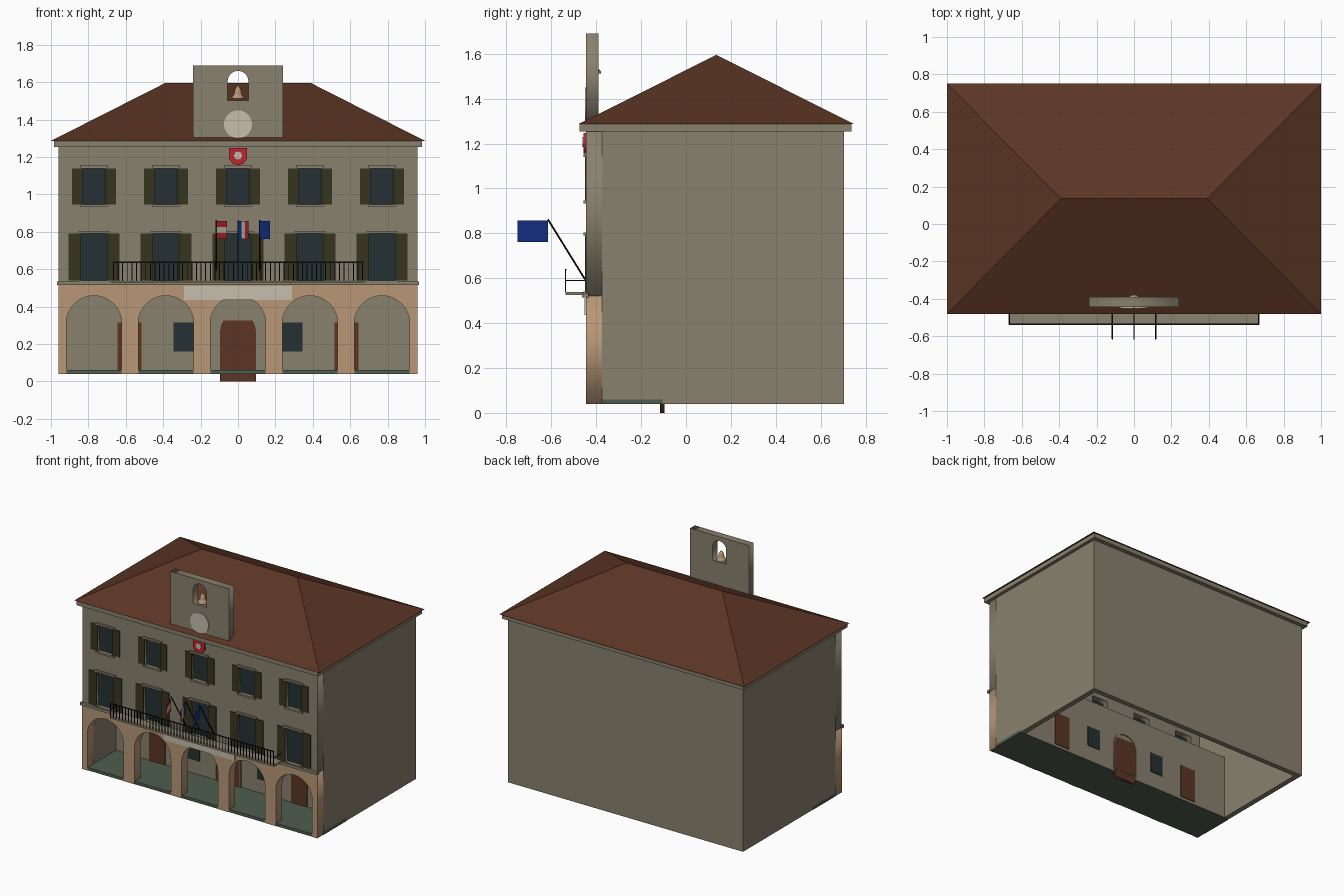
import bpy, bmesh, math
from mathutils import Vector, Matrix

cube = bpy.data.objects.get("Cube")
if cube:
    bpy.data.objects.remove(cube)


def material(name, r, g, b):
    m = bpy.data.materials.new(name)
    m.use_nodes = True
    m.diffuse_color = (r, g, b, 1)
    bsdf = next(n for n in m.node_tree.nodes if n.type == 'BSDF_PRINCIPLED')
    bsdf.inputs["Base Color"].default_value = (r, g, b, 1)
    return m


STONE = material("grey stone", .25, .22, .155)
TAN = material("tan plaster", .48, .31, .185)
ROOF = material("brown tile and wood", .105, .036, .018)
GLASS = material("dark glass", .018, .03, .033)
OLIVE = material("olive shutter", .037, .036, .014)
GREEN = material("green floor", .08, .11, .08)
PALE = material("pale cream", .56, .52, .42)
RED = material("red", .5, .02, .03)
BLUE = material("blue", .008, .035, .27)
IRON = material("black iron", .006, .007, .009)


def finish(name, bm, mat):
    bmesh.ops.remove_doubles(bm, verts=bm.verts, dist=.00001)
    bmesh.ops.recalc_face_normals(bm, faces=bm.faces)
    me = bpy.data.meshes.new(name)
    bm.to_mesh(me)
    bm.free()
    me.materials.append(mat)
    ob = bpy.data.objects.new(name, me)
    bpy.context.collection.objects.link(ob)
    return ob


def add_box(bm, x0, x1, y0, y1, z0, z1):
    mat = Matrix.Translation(((x0 + x1) / 2, (y0 + y1) / 2, (z0 + z1) / 2))
    mat = mat @ Matrix.Diagonal((x1 - x0, y1 - y0, z1 - z0, 1))
    bmesh.ops.create_cube(bm, size=1, matrix=mat)


def boxes(name, mat, *dims):
    bm = bmesh.new()
    for d in dims:
        add_box(bm, *d)
    return finish(name, bm, mat)


def panel(name, mat, outlines, y0, y1):
    """Upright slab from x-z outlines; inner outlines become holes."""
    cu = bpy.data.curves.new(name, 'CURVE')
    cu.dimensions, cu.fill_mode, cu.extrude = '2D', 'BOTH', (y1 - y0) / 2
    for pts in outlines:
        sp = cu.splines.new('POLY')
        sp.points.add(len(pts) - 1)
        sp.use_cyclic_u = True
        for p, (x, z) in zip(sp.points, pts):
            p.co = (x, z, 0, 1)
    tmp = bpy.data.objects.new("tmp", cu)
    bpy.context.collection.objects.link(tmp)
    dg = bpy.context.evaluated_depsgraph_get()
    me = bpy.data.meshes.new_from_object(tmp.evaluated_get(dg))
    bm = bmesh.new()
    bm.from_mesh(me)
    bpy.data.objects.remove(tmp)
    bpy.data.meshes.remove(me)
    bm.transform(Matrix.Translation((0, (y0 + y1) / 2, 0)) @ Matrix.Rotation(math.pi / 2, 4, 'X'))
    return finish(name, bm, mat)


def rect(x0, x1, z0, z1):
    return [(x0, z0), (x1, z0), (x1, z1), (x0, z1)]


def arch(cx, r, z0, spring, n=20):
    top = [(cx + r * math.cos(math.pi * i / n), spring + r * math.sin(math.pi * i / n))
           for i in range(n + 1)]
    return [(cx + r, z0)] + top + [(cx - r, z0)]


def disc(cx, cz, r, n):
    return [(cx + r * math.cos(math.tau * i / n), cz + r * math.sin(math.tau * i / n))
            for i in range(n)]


def rod(name, mat, a, b, r):
    a, b = Vector(a), Vector(b)
    bm = bmesh.new()
    m = Matrix.Translation((a + b) / 2) @ (b - a).to_track_quat('Z', 'Y').to_matrix().to_4x4()
    bmesh.ops.create_cone(bm, cap_ends=True, segments=8, radius1=r, radius2=r,
                          depth=(b - a).length, matrix=m)
    return finish(name, bm, mat)


BAYS = [i * .385 for i in range(-2, 3)]
W, FRONT, INNER, BACK, PORCH = .96, -.445, -.375, .705, -.105

# Walls: hollow shell open below
boxes("side_and_back_walls", STONE,
      (-W, -W + .04, INNER, BACK, .04, 1.257), (W - .04, W, INNER, BACK, .04, 1.257),
      (-W + .04, W - .04, BACK - .04, BACK, .04, 1.257))

# Front wall with two rows of windows: pane half width, shutter reach, bottom, top
ROWS = [(.07, .136, .54, .79), (.062, .118, .946, 1.139)]
holes = [rect(x - h, x + h, z0, z1) for h, s, z0, z1 in ROWS for x in BAYS]
panel("front_wall", STONE, [rect(-W, W, .52, 1.257)] + holes, FRONT, INNER)
for row, (h, s, z0, z1) in zip(("lower", "upper"), ROWS):
    boxes(row + "_window_panes", GLASS,
          *[(x - h, x + h, FRONT + .015, FRONT + .022, z0, z1) for x in BAYS])
    boxes(row + "_window_shutters", OLIVE,
          *[(x + min(k * h, k * s), x + max(k * h, k * s), FRONT - .006, FRONT, z0, z1)
            for x in BAYS for k in (-1, 1)])
    boxes(row + "_window_lintels_and_sills", STONE,
          *[(x - h - .012, x + h + .012, FRONT - .012, FRONT, z, z + .014)
            for x in BAYS for z in (z1, z0 - .014)])

# Arcade: notched slab, one arch per bay
outline = [(W, .04), (W, .52), (-W, .52), (-W, .04)]
for x in BAYS:
    outline += arch(x, .148, .04, .31)[::-1]
panel("arcade", TAN, [outline], FRONT - .001, INNER)
boxes("arcade_floor", GREEN, (-W - .001, W + .001, INNER, PORCH, .039, .06),
      (-W + .005, W - .005, FRONT + .003, INNER, .039, .06))
boxes("arcade_ceiling", STONE, (-W + .04, W - .04, INNER, PORCH, .52, .53))
boxes("arcade_back_wall", STONE, (-W + .04, W - .04, PORCH - .005, PORCH + .005, .04, .53))

# Doors and windows of the arcade back wall, showing on both faces
door = [p for p in arch(0, .095, 0, .27) if p[1] < .335]
panel("main_door", ROOF, [door], PORCH - .01, PORCH + .01)
panel("main_door_surround", STONE, [arch(0, .104, .06, .27), arch(0, .096, .061, .27)],
      PORCH - .012, PORCH + .012)
boxes("side_doors", ROOF, *[(x - .065, x + .065, PORCH - .01, PORCH + .01, .06, .315)
                            for x in (-.58, .58)])
boxes("arcade_windows", GLASS, *[(x - .055, x + .055, PORCH - .01, PORCH + .01, .16, .315)
                                 for x in (-.29, .29)])

# String course, sign and balcony
boxes("string_course", STONE, (-.968, .968, -.463, -.435, .515, .535))
boxes("sign_plate", PALE, (-.29, .29, FRONT - .008, FRONT, .435, .51))
boxes("balcony_slab", STONE, (-.67, .67, -.537, FRONT, .525, .538))
bars = [(-.668, .668, -.539, -.533, .634, .64)]
for i in range(55):
    x = -.666 + i * 1.332 / 54
    bars.append((x - .0025, x + .0025, -.538, -.534, .538, .636))
for x in (-.666, .666):
    bars.append((x - .003, x + .003, -.538, FRONT, .587, .592))
boxes("balcony_railing", IRON, *bars)

# Cornice and hipped roof
boxes("cornice", STONE, (-.985, .985, -.475, .737, 1.253, 1.286))
bm = bmesh.new()
eave = [bm.verts.new((x, y, 1.286)) for x, y in ((-1, -.48), (1, -.48), (1, .75), (-1, .75))]
ridge = [bm.verts.new((x, .135, 1.595)) for x in (-.39, .39)]
a, b, c, d = eave
l, r = ridge
for f in ((a, b, r, l), (b, c, r), (c, d, l, r), (d, a, l), (d, c, b, a)):
    bm.faces.new(f)
finish("hipped_roof", bm, ROOF)

# Bell gable, clock face and bell
panel("bell_gable", STONE, [rect(-.24, .24, 1.29, 1.69), arch(0, .055, 1.503, 1.605)],
      FRONT, -.39)
panel("clock_face", PALE, [disc(0, 1.374, .075, 32)], FRONT - .006, FRONT)
bm = bmesh.new()
profile = [(0, 1.512), (.034, 1.512), (.032, 1.522), (.021, 1.535), (.017, 1.56), (.009, 1.573), (0, 1.582)]
vs = [bm.verts.new((x, -.412, z)) for x, z in profile]
es = [bm.edges.new(e) for e in zip(vs, vs[1:])]
bmesh.ops.spin(bm, geom=vs + es, cent=(0, -.412, 0), axis=(0, 0, 1), angle=math.tau, steps=16)
bell = finish("bell", bm, TAN)
bpy.context.view_layer.objects.active = bell
bell.select_set(True)
bpy.ops.object.shade_smooth_by_angle()

# Shield above the centre window
shield = [(-.048, 1.248), (-.048, 1.19), (-.03, 1.165), (0, 1.155), (.03, 1.165), (.048, 1.19), (.048, 1.248)]
panel("shield", RED, [shield], FRONT - .012, FRONT)
panel("shield_emblem", PALE, [disc(0, 1.207, .022, 8)], FRONT - .016, FRONT - .011)

# Flags on slanted poles: stripes run along the fly or along the height
for name, x, upright, colours in (("right", -.115, False, (RED, PALE, RED)),
                                  ("centre", 0, True, (BLUE, PALE, RED)),
                                  ("left", .115, True, (BLUE, BLUE, BLUE))):
    rod(name + "_flag_pole", IRON, (x, -.45, .595), (x, -.615, .862), .004)
    bm = bmesh.new()
    for i in range(3):
        u0, u1, v0, v1 = (i / 3, (i + 1) / 3, 0, 1) if upright else (0, 1, i / 3, (i + 1) / 3)
        f = bm.faces.new([bm.verts.new((x + .055 * u, -.615 - .135 * u, .762 + .095 * v))
                          for u, v in ((u0, v0), (u1, v0), (u1, v1), (u0, v1))])
        f.material_index = i
    flag = finish(name + "_flag", bm, colours[0])
    for m in colours[1:]:
        flag.data.materials.append(m)
